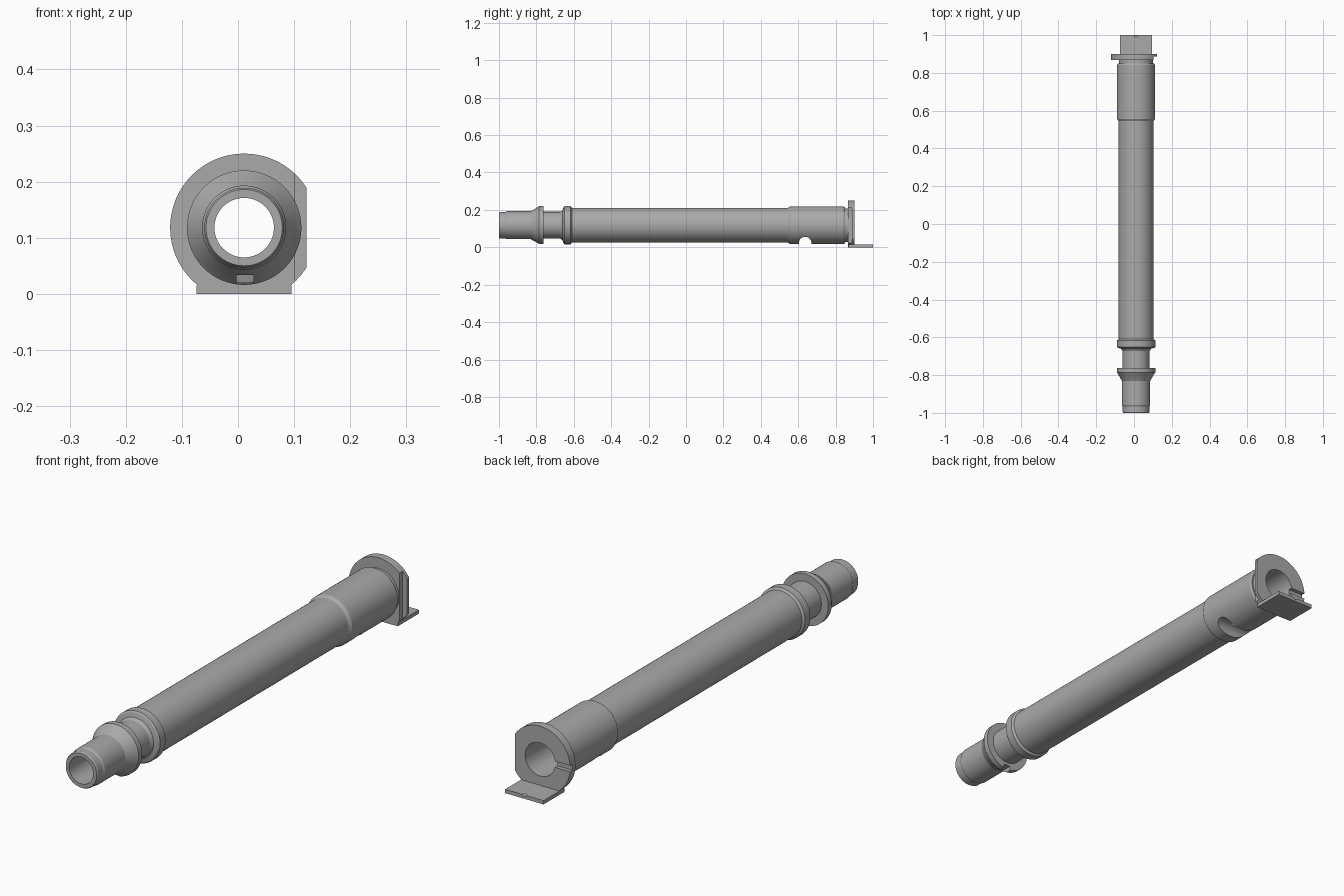
import bpy, bmesh, math
from mathutils import Matrix, Vector

if "Cube" in bpy.data.objects:
    bpy.data.objects.remove(bpy.data.objects["Cube"])

AX, AZ = 0.011, 0.118      # centre line of the tube
SEGMENTS = 64

grey = bpy.data.materials.new("plain grey")
grey.use_nodes = True
grey.diffuse_color = (0.4, 0.4, 0.4, 1)
grey.node_tree.nodes["Principled BSDF"].inputs["Base Color"].default_value = (0.4, 0.4, 0.4, 1)


def make(name, bm):
    bmesh.ops.recalc_face_normals(bm, faces=bm.faces)
    mesh = bpy.data.meshes.new(name)
    bm.to_mesh(mesh)
    bm.free()
    mesh.materials.append(grey)
    obj = bpy.data.objects.new(name, mesh)
    bpy.context.collection.objects.link(obj)
    return obj


def lathe(name, profile):
    """Spin a closed (y, radius) outline around the centre line."""
    bm = bmesh.new()
    rings = []
    for i in range(SEGMENTS):
        a = math.tau * i / SEGMENTS
        rings.append([bm.verts.new((AX + r * math.cos(a), y, AZ + r * math.sin(a)))
                      for y, r in profile])
    n = len(profile)
    for i, ring in enumerate(rings):
        after = rings[(i + 1) % SEGMENTS]
        for j in range(n):
            k = (j + 1) % n
            bm.faces.new((ring[j], ring[k], after[k], after[j]))
    return make(name, bm)


def box(name, low, high):
    bm = bmesh.new()
    bmesh.ops.create_cube(bm, size=1)
    low, high = Vector(low), Vector(high)
    for v in bm.verts:
        v.co = (low + high) / 2 + v.co * (high - low)
    return make(name, bm)


def rod(name, centre, radius, tip_radius, length, turn):
    bm = bmesh.new()
    bmesh.ops.create_cone(bm, cap_ends=True, segments=40, radius1=radius,
                          radius2=tip_radius, depth=length,
                          matrix=Matrix.Translation(centre) @ turn)
    return make(name, bm)


def cut(obj, cutter):
    cutter.hide_render = True
    mod = obj.modifiers.new("cut", 'BOOLEAN')
    mod.operation, mod.solver, mod.object = 'DIFFERENCE', 'EXACT', cutter
    bpy.context.view_layer.objects.active = obj
    bpy.ops.object.modifier_apply(modifier=mod.name)
    bpy.data.objects.remove(cutter)


# Hollow stepped tube: nozzle, flared collar, second collar, barrel, sleeve, flange
tube = lathe("tube_body", [
    (-1.0, 0.053), (-1.0, 0.068), (-0.995, 0.071), (-0.965, 0.071), (-0.958, 0.075),
    (-0.83, 0.075), (-0.79, 0.098), (-0.785, 0.102), (-0.763, 0.102), (-0.763, 0.072),
    (-0.672, 0.072), (-0.66, 0.08), (-0.655, 0.097), (-0.65, 0.102), (-0.617, 0.102),
    (-0.61, 0.093), (0.545, 0.093), (0.557, 0.101), (0.842, 0.101), (0.85, 0.096),
    (0.85, 0.09), (0.867, 0.09), (0.867, 0.132), (0.9, 0.132), (0.9, 0.066)])

# Flats on the flange: underside, left side, and the step in front of the left flat
cut(tube, box("under_cutter", (-1, 0.86, -1), (1, 1, 0)))
cut(tube, box("side_cutter", (0.122, 0.86, -1), (1, 1, 1)))
cut(tube, box("step_cutter", (0.102, 0.859, -1), (1, 0.887, 1)))

# Radial groove on the back of the flange
cut(tube, box("groove_cutter", (-0.3, 0.884, 0.104), (-0.03, 1, 0.128)))

# Notch under the flared collar
cut(tube, box("notch_cutter", (-0.003, -0.85, -0.1), (0.028, -0.74, 0.034)))

# Round cross channel under the sleeve
cut(tube, rod("channel_cutter", (0, 0.637, 0.022), 0.034, 0.034, 1,
              Matrix.Rotation(math.pi / 2, 4, 'Y')))

# Flat tab with a small dimple in its end
tab = box("rear_tab", (-0.074, 0.868, 0), (0.095, 1.0, 0.015))
cut(tab, rod("dimple_cutter", (AX, 1.0, 0.015), 0.002, 0.018, 0.012, Matrix.Identity(4)))

for obj in (tube, tab):
    bpy.ops.object.select_all(action='DESELECT')
    obj.select_set(True)
    bpy.context.view_layer.objects.active = obj
    bpy.ops.object.shade_smooth_by_angle(angle=math.radians(25))
